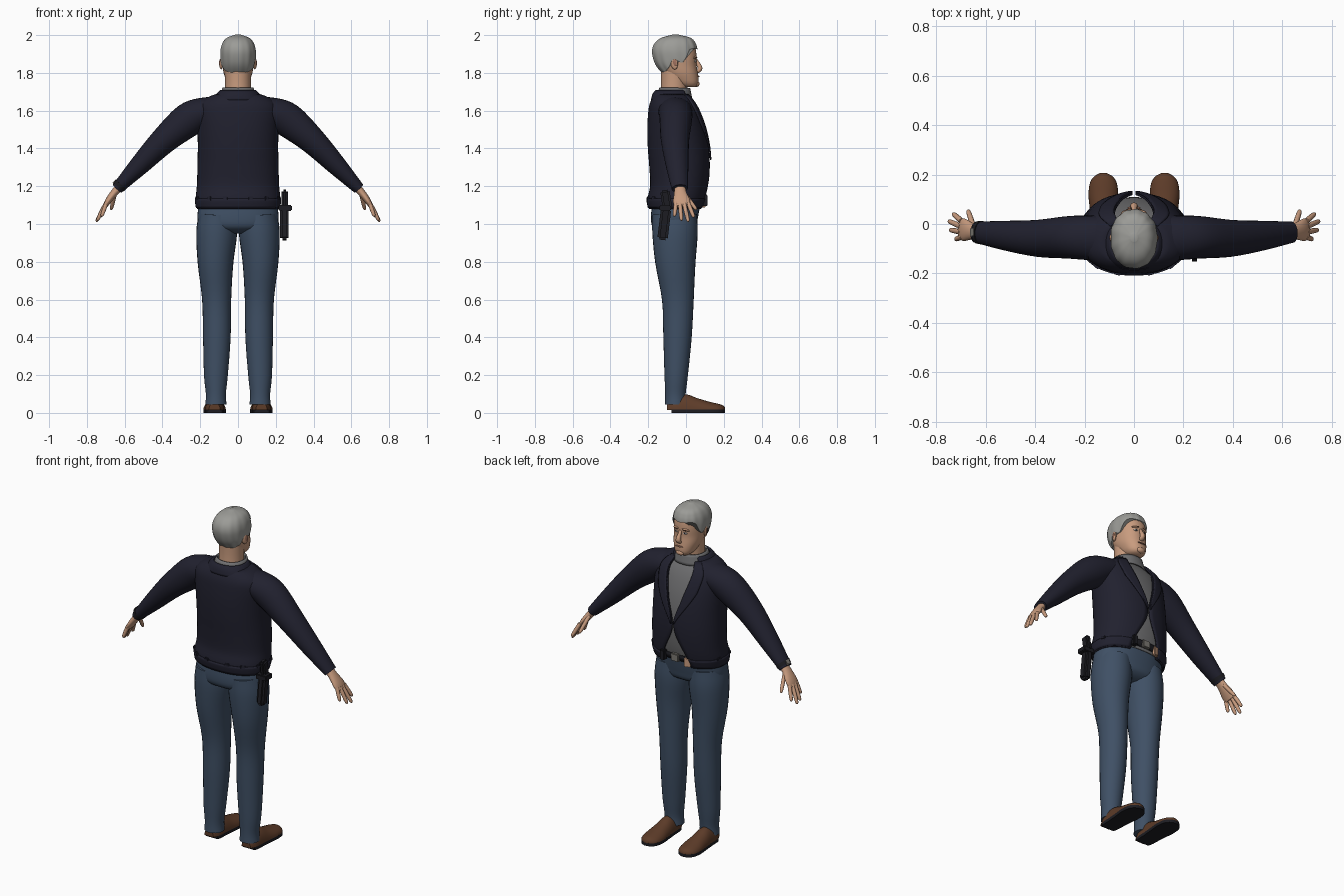
import bpy, bmesh
from math import sin, cos, pi, asin, radians, copysign
from mathutils import Vector, Matrix

if "Cube" in bpy.data.objects:
    bpy.data.objects.remove(bpy.data.objects["Cube"], do_unlink=True)


def material(name, r, g, b):
    m = bpy.data.materials.new(name)
    m.use_nodes = True
    m.diffuse_color = (r, g, b, 1)
    bsdf = m.node_tree.nodes["Principled BSDF"]
    bsdf.inputs["Base Color"].default_value = (r, g, b, 1)
    bsdf.inputs["Roughness"].default_value = 0.8
    return m


NAVY = material("navy cloth", .015, .015, .028)
DENIM = material("blue denim", .05, .08, .13)
SKIN = material("skin", .58, .33, .21)
HAIR = material("grey hair", .33, .33, .31)
GREY = material("grey shirt", .16, .16, .165)
BROWN = material("brown leather", .11, .045, .022)
BLACK = material("black leather", .012, .012, .016)
WHITE = material("eye white", .6, .58, .55)
LIPS = material("lips", .34, .16, .11)
METAL = material("dull metal", .2, .19, .17)


def interp(table, k):
    """Smooth interpolation of table rows by their first column."""
    n = len(table)
    k = min(max(k, table[0][0]), table[-1][0])
    i = max(j for j in range(n - 1) if table[j][0] <= k)
    p, q = table[i], table[i + 1]
    o, r = table[max(i - 1, 0)], table[min(i + 2, n - 1)]
    h = q[0] - p[0]
    t = (k - p[0]) / h
    out = []
    for c in range(1, len(p)):
        m0 = (q[c] - o[c]) / (q[0] - o[0]) * h
        m1 = (r[c] - p[c]) / (r[0] - p[0]) * h
        d = q[c] - p[c]
        out.append(p[c] + t * (m0 + t * (3 * d - 2 * m0 - m1 + t * (m0 + m1 - 2 * d))))
    return out


def finish(name, bm, mat, angle=50):
    bmesh.ops.recalc_face_normals(bm, faces=bm.faces)
    me = bpy.data.meshes.new(name)
    bm.to_mesh(me)
    bm.free()
    me.materials.append(mat)
    ob = bpy.data.objects.new(name, me)
    bpy.context.collection.objects.link(ob)
    bpy.ops.object.select_all(action='DESELECT')
    ob.select_set(True)
    bpy.context.view_layer.objects.active = ob
    bpy.ops.object.shade_smooth_by_angle(angle=radians(angle))
    return ob


def skin(name, rows, mat, closed=True, caps=True, thick=0):
    """Bridge rows of points into a surface."""
    bm = bmesh.new()
    vs = [[bm.verts.new(p) for p in row] for row in rows]
    n = len(rows[0])
    for a, b in zip(vs, vs[1:]):
        for j in range(n if closed else n - 1):
            k = (j + 1) % n
            bm.faces.new((a[j], a[k], b[k], b[j]))
    if closed and caps:
        bm.faces.new(vs[0])
        bm.faces.new(vs[-1])
    ob = finish(name, bm, mat)
    if thick:
        mod = ob.modifiers.new("thickness", 'SOLIDIFY')
        mod.thickness, mod.offset = thick, 0
    return ob


def tube(name, pts, mat, ref=(0, 1, 0), seg=20, steps=4):
    """Tube through (x, y, z, radius along ref, other radius)."""
    table = [(i, *p) for i, p in enumerate(pts)]
    total = (len(pts) - 1) * steps
    samples = [interp(table, i / steps) for i in range(total + 1)]
    pos = [Vector(s[:3]) for s in samples]
    rows = []
    for i, s in enumerate(samples):
        t = (pos[min(i + 1, total)] - pos[max(i - 1, 0)]).normalized()
        n = Vector(ref)
        n = (n - t * n.dot(t)).normalized()
        m = t.cross(n)
        rows.append([pos[i] + n * s[3] * cos(2 * pi * j / seg) + m * s[4] * sin(2 * pi * j / seg)
                     for j in range(seg)])
    return skin(name, rows, mat)


def ball(name, loc, size, mat, rot=(0, 0, 0)):
    bm = bmesh.new()
    bmesh.ops.create_uvsphere(bm, u_segments=16, v_segments=10, radius=1)
    ob = finish(name, bm, mat)
    ob.location, ob.scale, ob.rotation_euler = loc, size, rot
    return ob


def box(name, loc, size, mat, rot=(0, 0, 0), bevel=.004):
    bm = bmesh.new()
    bmesh.ops.create_cube(bm, size=1, matrix=Matrix.Diagonal((*size, 1)))
    bmesh.ops.bevel(bm, geom=bm.edges[:], offset=bevel, segments=2, affect='EDGES')
    ob = finish(name, bm, mat, 35)
    ob.location, ob.rotation_euler = loc, rot
    return ob


POW = .9


def around(table, z, th, off=0):
    """Point on an oval body; angle zero is the chest side (+y)."""
    rx, yb, yf = interp(table, z)
    s, c = sin(th), cos(th)
    return Vector(((rx + off) * copysign(abs(s) ** POW, s),
                   (yb + yf) / 2 + ((yf - yb) / 2 + off) * copysign(abs(c) ** POW, c), z))


def span(a, b, n):
    return [a + (b - a) * i / n for i in range(n + 1)]


def oval(name, table, z0, z1, mat, off=0, n=24, caps=True, thick=0):
    rows = [[around(table, z, 2 * pi * j / 48, off) for j in range(48)] for z in span(z0, z1, n)]
    return skin(name, rows, mat, caps=caps, thick=thick)


# Body tables: height, half width, back, chest
TORSO = [(1.08, .213, -.192, .085), (1.13, .22, -.2, .102), (1.2, .214, -.186, .115),
         (1.3, .211, -.19, .122), (1.4, .209, -.198, .117), (1.5, .211, -.201, .1),
         (1.58, .214, -.197, .075), (1.63, .205, -.19, .052), (1.665, .165, -.175, .028),
         (1.69, .1, -.158, .008)]
OPENING = [(1.08, .09), (1.15, .075), (1.32, .006), (1.5, .05), (1.63, .078), (1.69, .06)]
HIPS = [(.95, .1, -.12, 0), (.975, .185, -.17, .045), (1.02, .213, -.185, .06), (1.13, .205, -.178, .08)]
HEAD = [(1.725, .035, -.02, .05), (1.74, .052, -.05, .064), (1.77, .066, -.09, .066),
        (1.8, .076, -.118, .062), (1.84, .082, -.15, .056), (1.88, .085, -.166, .056),
        (1.92, .084, -.17, .052), (1.955, .073, -.155, .041), (1.98, .05, -.12, .015),
        (1.994, .008, -.065, -.045)]


def edge(z):
    return asin(min(1, interp(OPENING, z)[0] / interp(TORSO, z)[0]) ** (1 / POW))


# Jacket, lapels, collar and shirt
heights = span(1.08, 1.69, 36)
skin("jacket_body", [[around(TORSO, z, t) for t in span(edge(z), 2 * pi - edge(z), 56)] for z in heights],
     NAVY, closed=False, thick=.008)
oval("shirt", TORSO, 1.1, 1.69, GREY, -.014)
oval("belt", TORSO, 1.11, 1.145, BLACK, -.005, n=2, caps=False, thick=.008)
skin("jacket_hem", [[around(TORSO, z, t, .005) for t in span(edge(z) + .03, 2 * pi - edge(z) - .03, 56)]
                    for z in span(1.085, 1.135, 4)], NAVY, closed=False, thick=.008)
for sx in (1, -1):
    rows = []
    for z in span(1.34, 1.685, 18):
        w = .33 * min(1, (z - 1.33) / .2)
        rows.append([around(TORSO, z, sx * (edge(z) + w * f), .009) for f in span(0, 1, 5)])
    skin("lapel", rows, NAVY, closed=False, thick=.008)
COLLAR = [(1.655, .135, -.18, .02), (1.69, .105, -.17, .015), (1.705, .09, -.155, .01)]
skin("jacket_collar", [[around(COLLAR, z, t) for t in span(.75, 2 * pi - .75, 40)]
                       for z in span(1.655, 1.705, 5)], NAVY, closed=False, thick=.012)
oval("shirt_collar", [(1.66, .1, -.158, .03), (1.72, .078, -.137, .018)], 1.66, 1.72, GREY,
     n=4, caps=False, thick=.008)

# Belt fittings and holster
box("belt_buckle", (0, .1, 1.128), (.05, .02, .045), METAL)
box("belt_badge", (-.075, .092, 1.115), (.035, .02, .055), SKIN, (0, 0, .3))
box("belt_pouch", (.08, .1, 1.125), (.03, .03, .06), BLACK)
for t in (75, 110, 140, 165, 195, 220, 250, 285):
    box("belt_loop", around(TORSO, 1.135, radians(t), .006), (.03, .012, .02), NAVY, (0, 0, -radians(t)))
box("holster", (.245, -.115, 1.0), (.045, .055, .17), BLACK, (-.12, 0, 0), .012)
box("holster_clip", (.25, -.11, 1.085), (.07, .06, .03), BLACK)
box("pistol_grip", (.248, -.105, 1.13), (.034, .05, .1), BLACK, (.15, 0, 0), .01)

# Jeans
oval("jeans_hips", HIPS, .95, 1.13, DENIM, n=14)
for sx in (1, -1):
    leg = [(1.05, .108, .1, -.06, .118), (.95, .113, .108, -.058, .12), (.8, .119, .095, -.056, .107),
           (.6, .113, .077, -.043, .084), (.4, .112, .073, -.045, .075), (.2, .117, .063, -.052, .062),
           (.1, .117, .053, -.056, .054), (.045, .117, .056, -.056, .055)]
    tube("jeans_leg", [(sx * x, y, z, ry, rx) for z, x, rx, y, ry in leg], DENIM, seg=28)

    # Shoes: domed upper on a flat sole, profile is y, half width, top
    shoe = [(-.1, .03, .055), (-.06, .046, .085), (0, .05, .098), (.06, .055, .078), (.12, .06, .06),
            (.17, .053, .048), (.195, .035, .04), (.207, .012, .028)]
    upper, sole = [], []
    for y in span(-.1, .207, 26):
        w, top = interp(shoe, y)
        upper.append([(sx * .124 + w * cos(a), y, max(.016, .016 + (top - .016) * sin(a)))
                      for a in span(0, pi, 14)])
        if y > -.085:
            sole.append([(sx * .124 + w * i, y, z) for i, z in ((-1, 0), (1, 0), (1, .018), (-1, .018))])
    skin("shoe_upper", upper, BROWN)
    skin("shoe_sole", sole, BLACK)

    # Sleeve, palm and fingers
    sleeve = [(.08, -.06, 1.605, .09, .065), (.18, -.056, 1.592, .09, .078), (.265, -.054, 1.55, .086, .09),
              (.39, -.058, 1.445, .075, .072), (.52, -.047, 1.312, .06, .053), (.64, -.033, 1.187, .043, .031)]
    hand = [(.62, -.033, 1.205, .028, .022), (.655, -.03, 1.165, .033, .02), (.685, -.024, 1.125, .045, .017),
            (.703, -.02, 1.095, .042, .012)]
    tube("sleeve", [(sx * p[0], *p[1:]) for p in sleeve], NAVY, seg=28)
    tube("palm", [(sx * p[0], *p[1:]) for p in hand], SKIN)
    fingers = [("index_finger", (.698, .012, 1.11), (.732, .042, 1.035)),
               ("middle_finger", (.7, -.01, 1.11), (.75, .012, 1.012)),
               ("ring_finger", (.7, -.032, 1.11), (.745, -.024, 1.018)),
               ("little_finger", (.695, -.052, 1.115), (.722, -.062, 1.04)),
               ("thumb", (.65, -.012, 1.165), (.672, .056, 1.075))]
    for name, a, b in fingers:
        a, b = Vector(a), Vector(b)
        pts = [(*a.lerp(b, f), r, r) for f, r in ((0, .011), (.5, .011), (.9, .009), (1, .003))]
        tube(name, [(sx * p[0], *p[1:]) for p in pts], SKIN, seg=10, steps=3)

# Wristwatch on one sleeve
tube("watch_strap", [(-.618, -.035, 1.212, .048, .038), (-.632, -.034, 1.196, .046, .036)], BLACK)
box("watch_face", (-.652, -.034, 1.222), (.03, .034, .012), METAL, (0, -.85, 0))

# Neck and head
tube("neck", [(0, -.065, 1.65, .072, .07), (0, -.062, 1.74, .07, .068), (0, -.06, 1.83, .074, .07)],
     SKIN, seg=28)
top = [1.725 + .269 * sin(pi / 2 * f) for f in span(0, 1, 36)]
skin("head", [[around(HEAD, z, 2 * pi * j / 48) for j in range(48)] for z in top], SKIN)

# Hair: shell following the head with a shaped hairline (degrees, height)
LINE = [(0, 1.925), (30, 1.93), (52, 1.922), (68, 1.875), (78, 1.855), (95, 1.872), (112, 1.835),
        (140, 1.81), (180, 1.805)]
rows = []
for f in span(0, 1, 22):
    row = []
    for j in range(96):
        th = 2 * pi * j / 96
        low = interp(LINE, min(j, 96 - j) * 3.75)[0]
        z = low + (1.994 - low) * sin(pi / 2 * f)
        p = around(HEAD, z, th, .006 + .0015 * sin(th * 13) * (1 - f))
        row.append(p + Vector((0, 0, .006 * f)))
    rows.append(row)
skin("hair", rows, HAIR, thick=.006)

# Face
tube("nose", [(0, .048, 1.878, .006, .008), (0, .062, 1.852, .01, .01), (0, .074, 1.825, .013, .015),
              (0, .064, 1.808, .009, .015), (0, .054, 1.803, .004, .008)], SKIN, seg=14)


def on_face(x, z, off=0):
    th = asin((abs(x) / interp(HEAD, z)[0]) ** (1 / POW))
    return around(HEAD, z, copysign(th, x), off)


for sx in (1, -1):
    ball("eye", on_face(sx * .03, 1.862, -.001), (.012, .005, .006), WHITE, (0, 0, -sx * .35))
    ball("iris", on_face(sx * .029, 1.862, .002), (.005, .003, .005), BLACK, (0, 0, -sx * .35))
    ball("brow_ridge", on_face(sx * .032, 1.882, -.001), (.023, .007, .007), SKIN, (0, sx * .12, -sx * .35))
    ball("eyebrow", on_face(sx * .032, 1.882, .003), (.02, .004, .003), BROWN, (0, sx * .12, -sx * .35))
    ball("ear", (sx * .088, -.062, 1.85), (.009, .02, .032), SKIN, (.15, 0, sx * -.35))
    ball("ear_hollow", (sx * .095, -.06, 1.853), (.004, .011, .019), LIPS, (.15, 0, sx * -.35))
ball("mouth", on_face(0, 1.782, 0), (.026, .007, .004), LIPS)
ball("chin", (0, .056, 1.742), (.026, .016, .016), SKIN)
